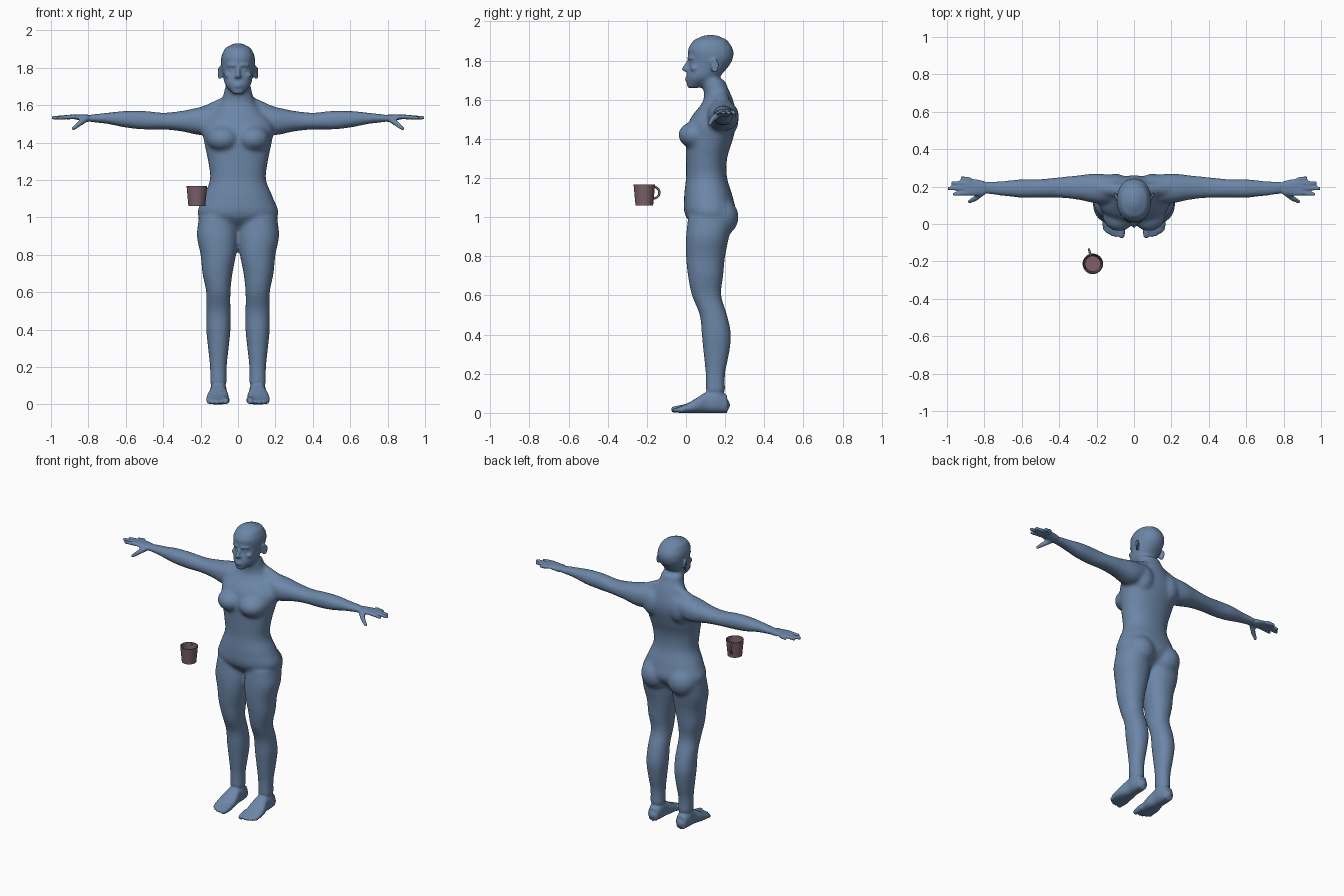
import bpy, bmesh, math
from mathutils import Vector, Matrix

if "Cube" in bpy.data.objects:
    bpy.data.objects.remove(bpy.data.objects["Cube"])

X_AXIS, Y_AXIS, Z_AXIS = range(3)


def material(name, red, green, blue):
    colour = (red, green, blue, 1)
    mat = bpy.data.materials.new(name)
    mat.use_nodes = True
    mat.diffuse_color = colour
    mat.node_tree.nodes["Principled BSDF"].inputs["Base Color"].default_value = colour
    return mat


def resample(rows, steps):
    """Smoothly interpolate between section rows."""
    last = len(rows) - 1
    result = []
    for index in range(last):
        before, here = rows[max(index - 1, 0)], rows[index]
        there, after = rows[index + 1], rows[min(index + 2, last)]
        for step in range(steps):
            t = step / steps
            ease = t * t * (3 - 2 * t)
            rise, fall = t * (1 - t) ** 2 / 2, t * t * (1 - t) / 2
            result.append([b + (c - b) * ease + (c - a) * rise - (d - b) * fall
                           for a, b, c, d in zip(before, here, there, after)])
    return result + [rows[last]]


def loft(mesh, axis, start, spacing, rows, power=2.2, steps=4, sides=32):
    """Skin evenly spaced oval sections, each given by its extents on the other two axes."""
    across, along = [other for other in range(3) if other != axis]
    rings = []
    for index, (left, right, low, high) in enumerate(resample(rows, steps)):
        ring = []
        for side in range(sides):
            angle = math.tau * side / sides
            point = Vector()
            point[axis] = start + spacing * index / steps
            for direction, least, most, wave in ((across, left, right, math.cos(angle)),
                                                 (along, low, high, math.sin(angle))):
                bulge = math.copysign(abs(wave) ** (2 / power), wave)
                point[direction] = (least + most + (most - least) * bulge) / 2
            ring.append(mesh.verts.new(point))
        rings.append(ring)
    for ring, following in zip(rings, rings[1:]):
        for side in range(sides):
            mesh.faces.new((ring[side - 1], ring[side], following[side], following[side - 1]))
    mesh.faces.new(rings[0])
    mesh.faces.new(rings[-1])


def ball(mesh, centre, size, turn=0):
    matrix = Matrix.Translation(centre) @ Matrix.Rotation(turn, 4, 'Z') @ Matrix.Diagonal((*size, 1))
    bmesh.ops.create_uvsphere(mesh, u_segments=16, v_segments=12, radius=1, matrix=matrix)


def capsule(mesh, begin, end, begin_radius, end_radius):
    begin, end = Vector(begin), Vector(end)
    reach = end - begin
    matrix = Matrix.Translation((begin + end) / 2) @ reach.to_track_quat('Z', 'Y').to_matrix().to_4x4()
    bmesh.ops.create_cone(mesh, cap_ends=True, segments=16, radius1=begin_radius,
                          radius2=end_radius, depth=reach.length, matrix=matrix)
    ball(mesh, begin, [begin_radius] * 3)
    ball(mesh, end, [end_radius] * 3)


def tube(mesh, points, radius):
    for begin, end in zip(points, points[1:]):
        capsule(mesh, begin, end, radius, radius)


def make_object(name, mesh, mat):
    bmesh.ops.recalc_face_normals(mesh, faces=mesh.faces)
    data = bpy.data.meshes.new(name)
    mesh.to_mesh(data)
    mesh.free()
    data.materials.append(mat)
    made = bpy.data.objects.new(name, data)
    bpy.context.collection.objects.link(made)
    return made


def mirror(target):
    target.modifiers.new("other side", 'MIRROR').use_mirror_merge = False


def fuse(target, voxel, smoothing):
    remesh = target.modifiers.new("fuse", 'REMESH')
    remesh.mode = 'VOXEL'
    remesh.voxel_size = voxel
    target.modifiers.new("soften", 'SMOOTH').iterations = smoothing


def bake(target):
    """Apply all modifiers and return the finished mesh."""
    graph = bpy.context.evaluated_depsgraph_get()
    finished = bpy.data.meshes.new_from_object(target.evaluated_get(graph))
    target.modifiers.clear()
    target.data = finished
    return finished


skin = material("slate blue", .15, .24, .39)
pottery = material("dusty mauve", .2, .12, .14)

# Torso and neck: half width, front, back
core = bmesh.new()
torso = [(.05, .1, .15), (.21, 0, .25), (.19, -.01, .24), (.15, 0, .21), (.16, 0, .21),
         (.18, 0, .24), (.19, .02, .26), (.1, .09, .24), (.07, .08, .2)]
loft(core, Z_AXIS, .9, .1, [(-half, half, front, back) for half, front, back in torso])

# Head: jaw and face sections under a round cranium
head = [(.03, .01, .07), (.07, 0, .16), (.08, .01, .21), (.09, .02, .24), (.09, .01, .24), (.07, .04, .21)]
loft(core, Z_AXIS, 1.66, .05, [(-half, half, front, back) for half, front, back in head])
ball(core, (0, .125, 1.83), (.093, .117, .103))

# Leg: inner, outer, front, back
loft(core, Z_AXIS, .1, .1, [
    (.06, .15, .1, .2), (.06, .15, .1, .2), (.05, .16, .09, .22), (.04, .17, .08, .23),
    (.04, .17, .07, .21), (.04, .17, .03, .18), (.03, .19, .01, .19), (.01, .2, 0, .2),
    (0, .22, 0, .22), (.01, .21, .01, .24)])

# Arm: front, back, bottom, top
loft(core, X_AXIS, .1, .1, [
    (.11, .26, 1.45, 1.6), (.11, .27, 1.44, 1.59), (.13, .26, 1.46, 1.57), (.14, .25, 1.47, 1.56),
    (.14, .24, 1.47, 1.57), (.14, .24, 1.48, 1.57), (.15, .23, 1.5, 1.56), (.16, .23, 1.51, 1.55)])

# Bust, buttock, shoulder blade, shoulder slope and chin
ball(core, (.08, .05, 1.42), (.09, .09, .07))
ball(core, (.1, .17, 1), (.1, .1, .1))
ball(core, (.1, .21, 1.5), (.07, .06, .09))
capsule(core, (.05, .18, 1.62), (.18, .19, 1.55), .035, .045)
ball(core, (0, .02, 1.67), (.03, .02, .015))
rough_body = make_object("rough_body", core, skin)
mirror(rough_body)
fuse(rough_body, .011, 6)

# Palm, fingers and thumb
fine = bmesh.new()
loft(fine, X_AXIS, .8, .05, [(.16, .23, 1.51, 1.55), (.15, .24, 1.52, 1.55), (.15, .24, 1.53, 1.55)])
for tip_x, tip_y in ((.92, .245), (.97, .22), (.99, .19), (.96, .16)):
    knuckle_y = .2 + (tip_y - .2) * .85
    capsule(fine, (.88, knuckle_y, 1.538), (tip_x, tip_y, 1.533), .013, .01)
thumb = [Vector(joint) for joint in ((.81, .17, 1.53), (.85, .135, 1.5), (.88, .12, 1.475))]
capsule(fine, thumb[0], thumb[1], .018, .014)
capsule(fine, thumb[1], thumb[2], .014, .01)

# Foot, heel and toes
loft(fine, Y_AXIS, -.04, .05, [
    (.05, .16, 0, .03), (.05, .17, 0, .05), (.05, .165, 0, .08),
    (.06, .15, 0, .11), (.06, .15, 0, .12), (.07, .14, 0, .09)], power=2.5)
ball(fine, (.104, .18, .04), (.04, .045, .04))
capsule(fine, (.066, 0, .024), (.066, -.06, .017), .022, .017)
for toe in range(4):
    toe_x = .096 + .02 * toe
    capsule(fine, (toe_x, 0, .025), (toe_x, -.06 + .004 * toe ** 2, .013), .014, .011)

# Face: brow, eye, cheek, nose, nostril and lips
capsule(fine, (.018, .014, 1.812), (.052, .032, 1.814), .009, .008)
ball(fine, (.034, .033, 1.79), (.015, .014, .009), turn=.4)
ball(fine, (.05, .045, 1.76), (.024, .024, .018), turn=.5)
capsule(fine, (0, .016, 1.8), (0, -.008, 1.757), .009, .013)
ball(fine, (.012, .006, 1.753), (.009, .014, .009))
for lip_z in (1.7, 1.712):
    ball(fine, (0, .01, lip_z), (.025, .016, .007))

# Ear: flat lobe with a curled rim
ball(fine, (.092, .142, 1.772), (.008, .018, .03), turn=-.35)
rim_angles = [math.radians(angle) for angle in range(-60, 200, 25)]
tube(fine, [Vector((.097 + .009 * math.sin(angle), .143 + .02 * math.sin(angle),
                    1.773 + .03 * math.cos(angle))) for angle in rim_angles], .006)
details = make_object("details", fine, skin)
mirror(details)

# Body: everything fused into one continuous skin
whole = bmesh.new()
for piece in (rough_body, details):
    whole.from_mesh(bake(piece))
    bpy.data.objects.remove(piece)
body = make_object("body", whole, skin)
fuse(body, .007, 2)
bake(body)
body.data.materials.clear()
body.data.materials.append(skin)
body.data.shade_smooth()

# Cup: open tapered wall given thickness inwards
bottom, top = 1.06, 1.167
centre = Vector((-.22, -.213, (bottom + top) / 2))
shell = bmesh.new()
bmesh.ops.create_cone(shell, cap_ends=True, segments=48, radius1=.045, radius2=.055,
                      depth=top - bottom, matrix=Matrix.Translation(centre))
lid = max(shell.faces, key=lambda face: face.calc_center_median().z)
bmesh.ops.delete(shell, geom=[lid], context='FACES_ONLY')
cup = make_object("cup", shell, pottery)
wall = cup.modifiers.new("wall", 'SOLIDIFY')
wall.thickness = .005
bake(cup)

# Cup handle: half loop pointing backwards
grip = bmesh.new()
outward = Vector((-.26, .965, 0))
upward = Vector((0, 0, 1))
grip_angles = [math.radians(angle) for angle in range(-90, 91, 15)]
tube(grip, [centre + outward * (.047 + .033 * math.cos(angle)) + upward * (.012 + .03 * math.sin(angle))
            for angle in grip_angles], .006)
handle = make_object("cup_handle", grip, pottery)
for piece in (cup, handle):
    piece.data.shade_smooth()
    piece.data.set_sharp_from_angle(angle=math.radians(50))
